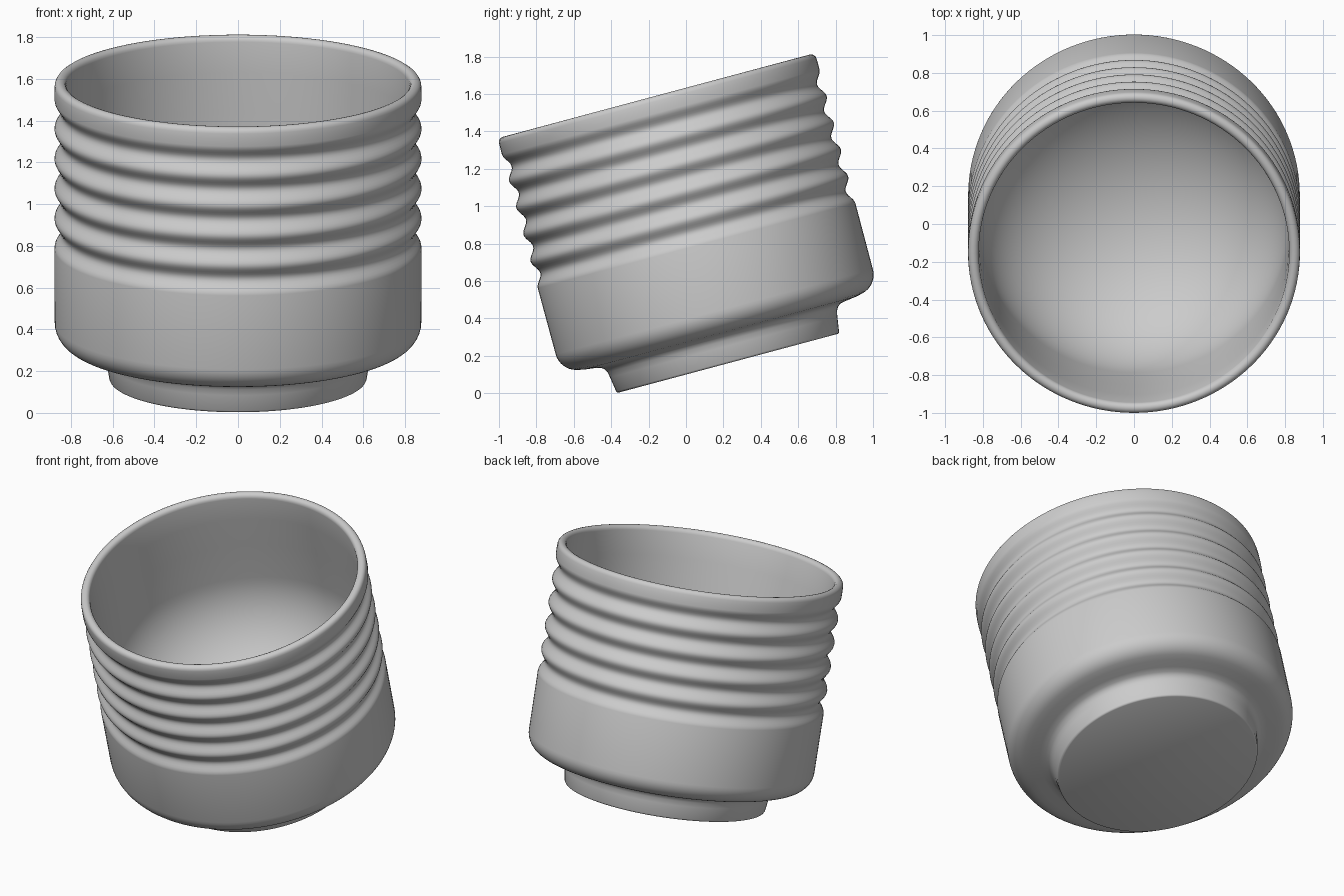
import bpy, bmesh, math
from mathutils import Matrix

if "Cube" in bpy.data.objects:
    bpy.data.objects.remove(bpy.data.objects["Cube"])

SEGMENTS = 128
TILT = math.radians(15)

# Outer profile as (radius, height): flat base, foot, undercut, rounded belly
profile = [(0, 0), (0.606, 0), (0.613, 0.003), (0.617, 0.010), (0.629, 0.09),
           (0.635, 0.12), (0.646, 0.14), (0.664, 0.153), (0.70, 0.16), (0.755, 0.167)]
for i in range(9):
    a = math.radians(-75 + 75 * i / 8)
    profile.append((0.765 + 0.113 * math.cos(a), 0.285 + 0.113 * math.sin(a)))

# Ribbed upper wall: five evenly spaced grooves
first, pitch, count = 0.651, 0.148, 5
for i in range(count * 12 + 1):
    t = i / 12
    profile.append((0.862 + 0.017 * math.cos(2 * math.pi * t), first + pitch * t))

# Rounded lip
profile.append((0.879, 1.43))
for i in range(9):
    a = math.pi * i / 8
    profile.append((0.85 + 0.028 * math.cos(a), 1.453 + 0.028 * math.sin(a)))

# Straight inner wall into a rounded bowl floor
profile += [(0.82, 1.3), (0.82, 1.1)]
for i in range(25):
    a = math.pi / 2 * i / 24
    profile.append((0.82 * math.cos(a), 0.85 - 0.65 * math.sin(a)))
profile[-1] = (0, 0.20)

# Revolve the profile
bm = bmesh.new()
verts = [bm.verts.new((r, 0, h)) for r, h in profile]
edges = [bm.edges.new(p) for p in zip(verts, verts[1:])]
bmesh.ops.spin(bm, geom=verts + edges, axis=(0, 0, 1), cent=(0, 0, 0),
               angle=2 * math.pi, steps=SEGMENTS, use_merge=True)
bmesh.ops.remove_doubles(bm, verts=bm.verts, dist=1e-5)
bmesh.ops.recalc_face_normals(bm, faces=bm.faces)

# Lean the cup forward, resting on the front edge of its foot
bmesh.ops.transform(bm, matrix=Matrix.Translation((0, 0.225, 0.16)) @ Matrix.Rotation(TILT, 4, 'X'),
                    verts=bm.verts)
mesh = bpy.data.meshes.new("ribbed_cup")
bm.to_mesh(mesh)
bm.free()
cup = bpy.data.objects.new("ribbed_cup", mesh)
bpy.context.collection.objects.link(cup)
bpy.context.view_layer.objects.active = cup
cup.select_set(True)
bpy.ops.object.shade_smooth_by_angle(angle=math.radians(40))
